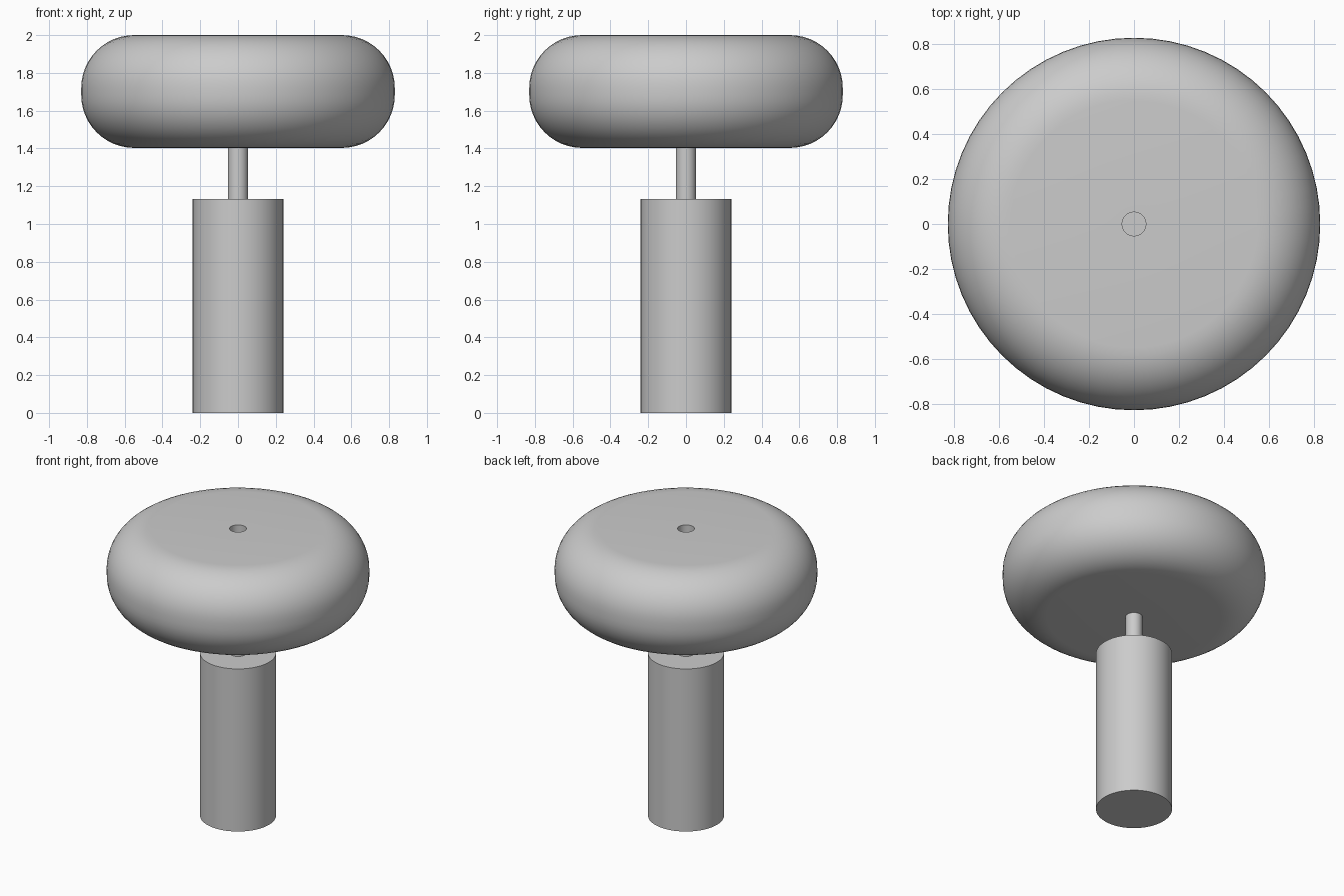
import bpy, math

cube = bpy.data.objects.get("Cube")
if cube:
    bpy.data.objects.remove(cube, do_unlink=True)

grey = bpy.data.materials.new("plain_grey")
grey.use_nodes = True
colour = (0.6, 0.6, 0.6, 1)
grey.diffuse_color = colour
grey.node_tree.nodes["Principled BSDF"].inputs["Base Color"].default_value = colour

SEGMENTS = 64
PIN_R = 0.053


def finish(obj, name):
    obj.name = name
    obj.data.materials.append(grey)
    bpy.ops.object.select_all(action='DESELECT')
    obj.select_set(True)
    bpy.context.view_layer.objects.active = obj
    bpy.ops.object.shade_smooth_by_angle(angle=math.radians(35))


def cylinder(name, radius, bottom, top):
    bpy.ops.mesh.primitive_cylinder_add(vertices=SEGMENTS, radius=radius, depth=top - bottom,
                                        location=(0, 0, (bottom + top) / 2))
    finish(bpy.context.object, name)


def lathe(name, profile):
    """Spin a closed (radius, height) outline around z."""
    n = len(profile)
    verts, faces = [], []
    for s in range(SEGMENTS):
        a = math.tau * s / SEGMENTS
        verts += [(r * math.cos(a), r * math.sin(a), z) for r, z in profile]
        t = (s + 1) % SEGMENTS
        faces += [(s * n + i, t * n + i, t * n + (i + 1) % n, s * n + (i + 1) % n)
                  for i in range(n)]
    mesh = bpy.data.meshes.new(name)
    mesh.from_pydata(verts, [], faces)
    obj = bpy.data.objects.new(name, mesh)
    bpy.context.collection.objects.link(obj)
    finish(obj, name)


# rounded head with a hole through the middle
R, LOW, HIGH, ROUND = 0.83, 1.403, 2.0, 0.28
STEPS = 12
profile = [(PIN_R, LOW)]
for centre_z, start in ((LOW + ROUND, -90), (HIGH - ROUND, 0)):
    for i in range(STEPS + 1):
        a = math.radians(start + 90 * i / STEPS)
        profile.append((R - ROUND + ROUND * math.cos(a), centre_z + ROUND * math.sin(a)))
profile.append((PIN_R, HIGH))
lathe("head", profile)

# handle and the pin that carries the head
cylinder("handle", 0.24, 0, 1.133)
cylinder("pin", PIN_R, 1.1, 1.7)
